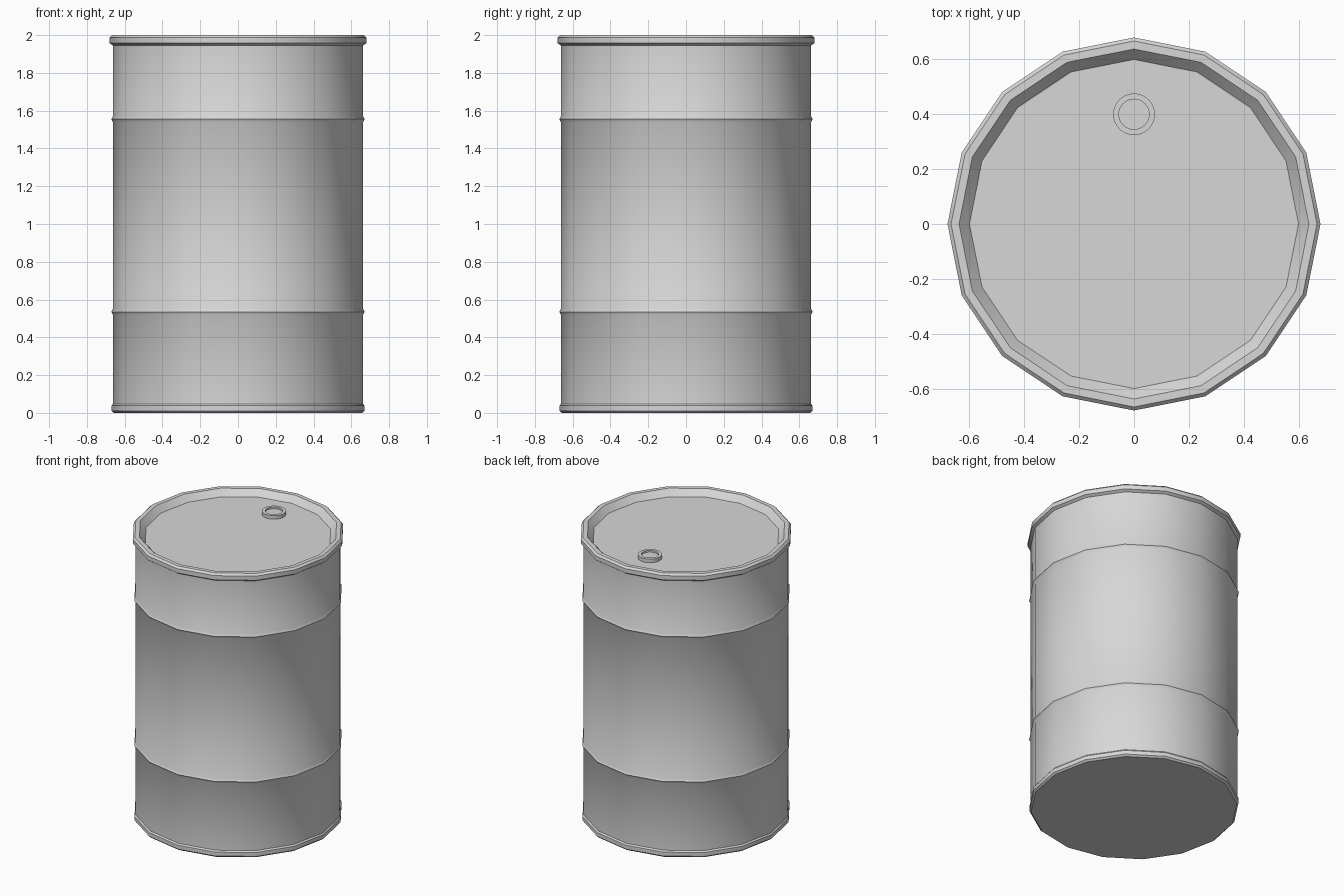
import bpy, bmesh, math

if "Cube" in bpy.data.objects:
    bpy.data.objects.remove(bpy.data.objects["Cube"])

steel = bpy.data.materials.new("light_grey_steel")
steel.diffuse_color = (0.68, 0.68, 0.68, 1)
steel.use_nodes = True
steel.node_tree.nodes["Principled BSDF"].inputs["Base Color"].default_value = steel.diffuse_color


def lathe(name, profile, sides, location=(0, 0, 0)):
    """Revolve (radius, z) points about z; zero-radius points become poles."""
    bm = bmesh.new()
    rings = []
    for r, z in profile:
        n = sides if r > 0 else 1
        rings.append([bm.verts.new((r * math.cos(2 * math.pi * i / sides),
                                    r * math.sin(2 * math.pi * i / sides), z))
                      for i in range(n)])
    for a, b in zip(rings, rings[1:]):
        if len(a) == 1 and len(b) == 1:
            continue
        for i in range(sides):
            j = (i + 1) % sides
            if len(a) == 1:
                bm.faces.new((a[0], b[j], b[i]))
            elif len(b) == 1:
                bm.faces.new((a[i], a[j], b[0]))
            else:
                bm.faces.new((a[i], a[j], b[j], b[i]))
    mesh = bpy.data.meshes.new(name)
    bm.to_mesh(mesh)
    bm.free()
    mesh.materials.append(steel)
    obj = bpy.data.objects.new(name, mesh)
    bpy.context.collection.objects.link(obj)
    obj.location = location
    bpy.ops.object.select_all(action='DESELECT')
    obj.select_set(True)
    bpy.context.view_layer.objects.active = obj
    bpy.ops.object.shade_smooth_by_angle(angle=math.radians(30))
    return obj


WALL = 0.662


def rib(z):
    """Small pressed ridge around the wall."""
    return [(WALL, z - 0.016), (WALL + 0.009, z), (WALL, z + 0.016)]


# Drum shell: base, bottom rim, ribbed wall, top rim and recessed lid
lathe("drum_shell",
      [(0, 0), (0.658, 0), (0.67, 0.011), (0.67, 0.038), (WALL, 0.048)]
      + rib(0.535) + rib(1.555)
      + [(WALL, 1.945), (0.68, 1.957), (0.68, 1.987), (0.667, 2.0),
         (0.638, 2.0), (0.6, 1.957), (0, 1.957)], 16)

# Filler cap with a shallow recess, near the back of the lid
lathe("filler_cap",
      [(0.076, 0), (0.076, 0.025), (0.055, 0.025), (0.055, 0.013), (0, 0.013)],
      32, (0, 0.4, 1.957))
